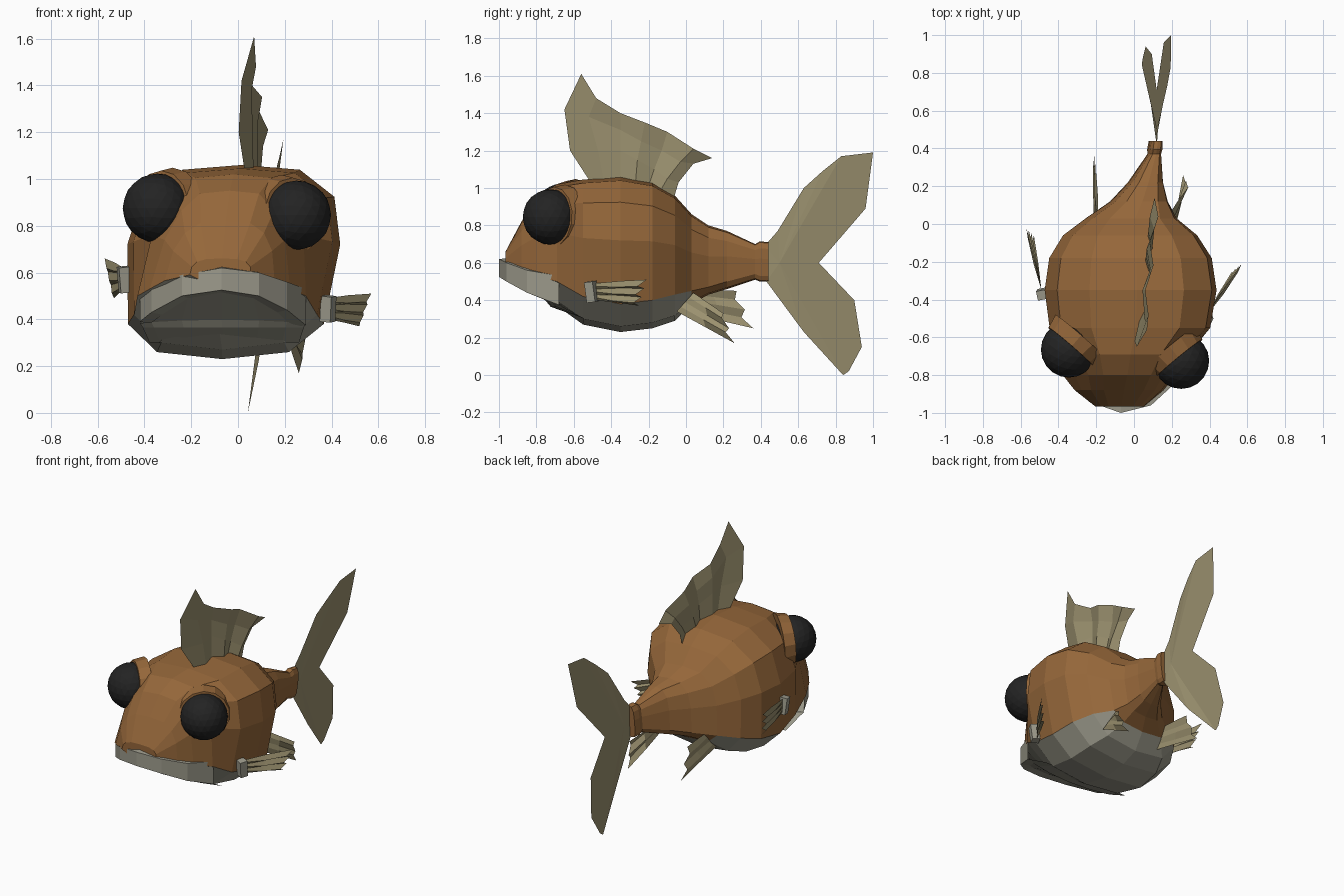
import bpy, bmesh, math
from mathutils import Vector

if "Cube" in bpy.data.objects:
    bpy.data.objects.remove(bpy.data.objects["Cube"])


def material(name, rgb):
    m = bpy.data.materials.new(name)
    m.diffuse_color = (*rgb, 1)
    m.use_nodes = True
    m.node_tree.nodes["Principled BSDF"].inputs["Base Color"].default_value = m.diffuse_color
    return m


BROWN = material("scales", (0.30, 0.135, 0.042))
GREY = material("belly", (0.34, 0.33, 0.265))
FIN = material("fin", (0.33, 0.285, 0.16))
BLACK = material("eye", (0.017, 0.017, 0.017))


def make(name, verts, faces, mats, pick=None):
    me = bpy.data.meshes.new(name)
    me.from_pydata(verts, [], faces)
    for m in mats:
        me.materials.append(m)
    if pick:
        for p in me.polygons:
            p.material_index = pick(p)
    bm = bmesh.new()
    bm.from_mesh(me)
    bmesh.ops.recalc_face_normals(bm, faces=bm.faces)
    bm.to_mesh(me)
    bm.free()
    ob = bpy.data.objects.new(name, me)
    bpy.context.collection.objects.link(ob)
    return ob


def grid(name, rows, mat):
    # sheet through equally long rows of points
    n = len(rows[0])
    faces = [(r * n + i, r * n + i + 1, (r + 1) * n + i + 1, (r + 1) * n + i)
             for r in range(len(rows) - 1) for i in range(n - 1)]
    return make(name, [p for row in rows for p in row], faces, [mat])


# Body: rings of (y, centre x, half width, top, colour border, bottom)
RINGS = [(-.965, -.07, .13, .66, .59, .56), (-.88, -.07, .235, .82, .565, .52),
         (-.80, -.065, .30, .95, .53, .46), (-.69, -.055, .36, 1.02, .50, .37),
         (-.55, -.03, .425, 1.045, .42, .27), (-.35, -.025, .455, 1.06, .38, .23),
         (-.18, -.025, .43, 1.03, .40, .25), (-.06, -.025, .355, .96, .43, .29),
         (.03, -.015, .24, .86, .45, .38), (.12, .03, .15, .80, .47, .43),
         (.22, .065, .09, .77, .5, .46), (.37, .112, .033, .70, .54, .51),
         (.395, .115, .036, .715, .53, .50), (.44, .12, .033, .71, .53, .50)]
verts = []
for k, (y, xc, w, zt, zm, zb) in enumerate(RINGS):
    h = zt - zm
    mid, sh, top = [(.96, .8, .5), (.9, .72, .45), (.86, .66, .42), (.9, .72, .45)][k] \
        if k < 4 else (1, .9, .55)
    half = [(0, zb), (.62, zb + .2 * (zm - zb)), (.92 if k > 3 else 1, zm), (mid, zm + .5 * h),
            (sh, zm + .8 * h), (top, zt - .03 * h), (0, zt)]
    ring = half + [(-x, z) for x, z in half[-2:0:-1]]
    verts += [(xc + x * w + .1 * (z - .65), y, z) for x, z in ring]
N = 12
faces = [(r * N + i, r * N + (i + 1) % N, (r + 1) * N + (i + 1) % N, (r + 1) * N + i)
         for r in range(len(RINGS) - 1) for i in range(N)]
faces += [tuple(range(N)), tuple(range(len(verts) - N, len(verts)))]


def belly(p):
    if p.index >= len(faces) - 2:
        return 0
    r, i = divmod(p.index, N)
    return 1 if r < 8 and i in (0, 1, 10, 11) else 0


make("body", verts, faces, [BROWN, GREY], belly)

# Upper lip: (x, y, top, bottom) along the front arc, folded inward above and below
LIP = [(-.42, -.68, .53, .39), (-.37, -.80, .55, .43), (-.24, -.94, .59, .50),
       (-.07, -1.0, .62, .525), (.09, -.96, .60, .50), (.21, -.85, .56, .44),
       (.29, -.68, .53, .375)]


def inward(x, y, z, t):
    return (x + (-.07 - x) * t, y + (-.55 - y) * t, z)


grid("lip", [[inward(x, y, a + .01, .22) for x, y, a, b in LIP],
             [(x, y, a) for x, y, a, b in LIP],
             [(x, y, b) for x, y, a, b in LIP],
             [inward(x, y, b - .01, .15) for x, y, a, b in LIP]], GREY)
# Mouth roof falling back to the lower jaw edge, then the chin
grid("lower_jaw", [[inward(x, y, b - .01, .15) for x, y, a, b in LIP],
                   [(x, -.68 + (y + .68) * .22, .385 + .1 * (b - .4)) for x, y, a, b in LIP],
                   [(x * .97, -.66 + (y + .68) * .2, .365) for x, y, a, b in LIP],
                   [(x * .9, -.54, .30) for x, y, a, b in LIP]], GREY)

# Eyes with raised sockets
for side, c, n in (("right", (.25, -.725, .845), (.63, -.77, .05)),
                   ("left", (-.345, -.665, .875), (-.65, -.75, .05))):
    c, n = Vector(c), Vector(n).normalized()
    rot = n.to_track_quat('Z', 'Y').to_euler()
    bpy.ops.mesh.primitive_ico_sphere_add(subdivisions=3, radius=.148, location=c)
    eye = bpy.context.object
    eye.name = side + "_eye"
    eye.data.materials.append(BLACK)
    bpy.ops.mesh.primitive_cone_add(vertices=14, radius1=.178, radius2=.162, depth=.075,
                                    location=c - n * .055, rotation=rot)
    socket = bpy.context.object
    socket.name = side + "_eye_socket"
    socket.data.materials.append(BROWN)

# Dorsal fin: pairs of (y, z) at base and top, pleated sideways
DORSAL = [(-.51, 1.03, -.56, 1.61), (-.44, 1.04, -.48, 1.48), (-.35, 1.04, -.35, 1.40),
          (-.27, 1.03, -.22, 1.35), (-.2, 1.01, -.1, 1.30), (-.14, .98, .04, 1.21),
          (-.07, .93, .14, 1.16)]
MID = [(-.62, 1.2, -.65, 1.42), (-.47, 1.2, -.52, 1.38), (-.35, 1.2, -.35, 1.31),
       (-.26, 1.15, -.24, 1.25), (-.17, 1.1, -.13, 1.2), (-.1, 1.05, -.03, 1.14),
       (-.04, 1.03, .04, 1.13)]


def dx(y, k):
    return .065 + .1 * (y + .3) + (.015 if k % 2 else -.015)


base, low, high, top = [], [], [], []
for k, (d, m) in enumerate(zip(DORSAL, MID)):
    base.append((dx(d[0], k), d[0], d[1]))
    low.append((dx(m[0], k) - (.015 if k == 0 else 0), m[0], m[1]))
    high.append((dx(m[2], k), m[2], m[3]))
    top.append((dx(d[2], k) + (.045 if k == 0 else .015), d[2], d[3]))
grid("dorsal_fin", [base, low, high, top], FIN)

# Tail fin: forked outline fanned from the stalk, twisted slightly
TAIL = [(.43, .50), (.42, .69), (.49, .77), (.63, 1.0), (.73, 1.09), (.83, 1.17), (1.0, 1.19),
        (.96, .89), (.71, .60), (.90, .40), (.94, .15), (.87, .02), (.84, 0), (.63, .23)]
pts = [(.5, .6)] + TAIL
make("tail_fin", [(.12 + .13 * (z - .6) * min(1, (y - .38) / .4), y, z) for y, z in pts],
     [(0, i, i % len(TAIL) + 1) for i in range(1, len(pts))], [FIN])


# Paired fins: pleated fans from a short base line to a row of tips
def fan(name, a, b, tip_a, tip_b, fingers, out, notch):
    a, b, tip_a, tip_b, out = map(Vector, (a, b, tip_a, tip_b, out))
    n = fingers * 2 - 1
    root, mid, tips = [], [], []
    for i in range(n):
        t = i / (n - 1)
        r, e = a.lerp(b, t), tip_a.lerp(tip_b, t)
        if i % 2:
            e = e.lerp(r, notch) + out
        root.append(r)
        mid.append(r.lerp(e, .5) + out * (.5 if i % 2 else -.3))
        tips.append(e)
    grid(name, [root, mid, tips], FIN)


fan("right_pectoral_fin", (.38, -.49, .40), (.38, -.49, .49), (.52, -.25, .37),
    (.57, -.21, .51), 4, (.015, 0, -.01), .15)
fan("left_pectoral_fin", (-.49, -.35, .53), (-.49, -.35, .62), (-.53, -.06, .49),
    (-.57, -.02, .66), 4, (-.01, 0, -.01), .15)
fan("right_pelvic_fin", (.21, -.05, .34), (.18, .04, .44), (.26, .26, .17),
    (.29, .20, .33), 3, (.015, 0, 0), .12)
fan("left_pelvic_fin", (-.21, -.03, .34), (-.19, .06, .46), (-.21, .36, .25),
    (-.20, .27, .45), 3, (-.01, 0, 0), .12)

# Cuffs at the pectoral fin roots
for side, loc, tilt in (("right", (.385, -.505, .445), (.1, .1, -.45)),
                        ("left", (-.485, -.37, .57), (.1, -.1, .2))):
    bpy.ops.mesh.primitive_cube_add(size=1, location=loc, rotation=tilt)
    cuff = bpy.context.object
    cuff.name = side + "_fin_cuff"
    cuff.scale = (.05, .05, .11)
    cuff.data.materials.append(GREY)
